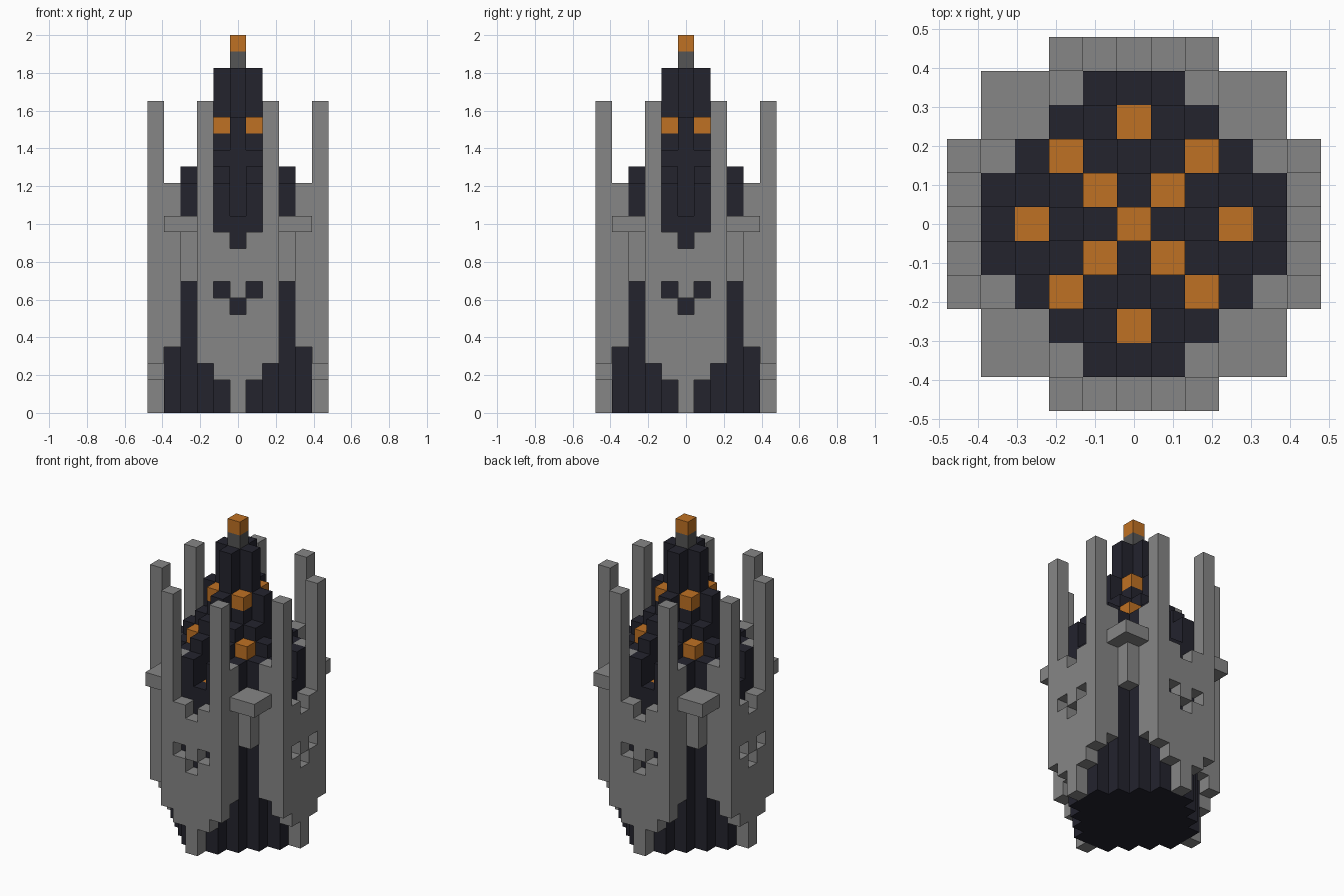
import bpy
import bmesh
from mathutils import Vector

UNIT = 2 / 23  # block size

cube = bpy.data.objects.get("Cube")
if cube:
    bpy.data.objects.remove(cube)


def material(name, rgb):
    m = bpy.data.materials.new(name)
    m.use_nodes = True
    m.diffuse_color = (*rgb, 1)
    m.node_tree.nodes["Principled BSDF"].inputs["Base Color"].default_value = (*rgb, 1)
    return m


STONE = material("grey stone", (0.24, 0.24, 0.24))
DARK = material("dark slate", (0.017, 0.017, 0.027))
METAL = material("dark grey metal", (0.09, 0.09, 0.09))
GLOW = material("orange glow", (0.52, 0.165, 0.017))

parts = {}     # name -> (material, set of block cells)
filled = set()


def add(name, mat, cells):
    cells = set(cells) - filled
    parts.setdefault(name, (mat, set()))[1].update(cells)
    filled.update(cells)


def column(i, j, low, high):
    return [(i, j, k) for k in range(low, high)]


def quarter_turn(cells, turns):
    for _ in range(turns):
        cells = [(-j, i, k) for i, j, k in cells]
    return cells


# Mast and lamps
add("mast", METAL, column(0, 0, 21, 22))
add("beacon", GLOW, column(0, 0, 22, 23))
for t in range(4):
    add("upper_lamps", GLOW, quarter_turn(column(1, 1, 17, 18), t))
    add("middle_lamps", GLOW, quarter_turn(column(2, 2, 14, 15), t))
    add("lower_lamps", GLOW, quarter_turn(column(3, 0, 11, 12), t))

# Stepped core, one height for each symmetric position
HEIGHT = {(0, 0): 21, (1, 0): 21, (1, 1): 17, (2, 0): 18, (2, 1): 16, (2, 2): 14,
          (3, 0): 11, (3, 1): 15, (3, 2): 14, (4, 0): 12, (4, 1): 14}
for i in range(-4, 5):
    for j in range(-4, 5):
        key = (max(abs(i), abs(j)), min(abs(i), abs(j)))
        if key in HEIGHT:
            add("core_tower", DARK, column(i, j, 0, HEIGHT[key]))

# Shield panel with three cut windows, side returns and tall pillars
panel = column(0, -5, 0, 10)
for s in (-1, 1):
    panel += column(s, -5, 2, 11) + column(2 * s, -5, 3, 19) + column(2 * s, -4, 4, 14)
windows = {(-1, -5, 7), (1, -5, 7), (0, -5, 6)}
panel = [c for c in panel if c not in windows]
for t, side in enumerate(("front", "left", "back", "right")):
    add(side + "_panel", STONE, quarter_turn(panel, t))

# Corner supports with projecting caps
for t in range(4):
    add("corner_supports", STONE, quarter_turn(column(3, 3, 8, 11), t))
    add("corner_caps", STONE, quarter_turn([(i, j, 11) for i in (3, 4) for j in (3, 4)], t))


# Build each part from its exposed block faces
def build(name, mat, cells):
    bm = bmesh.new()
    for cell in sorted(cells):
        centre = Vector(cell) + Vector((0, 0, 0.5))
        for axis in range(3):
            for sign in (-1, 1):
                step = Vector((0, 0, 0))
                step[axis] = sign
                if tuple(int(a + b) for a, b in zip(cell, step)) in filled:
                    continue
                u = Vector((0, 0, 0))
                u[(axis + 1) % 3] = 0.5
                v = step.cross(u)
                mid = centre + step / 2
                corners = (mid - u - v, mid + u - v, mid + u + v, mid - u + v)
                bm.faces.new([bm.verts.new(p * UNIT) for p in corners])
    bmesh.ops.remove_doubles(bm, verts=bm.verts, dist=UNIT / 100)
    mesh = bpy.data.meshes.new(name)
    bm.to_mesh(mesh)
    bm.free()
    mesh.materials.append(mat)
    bpy.context.collection.objects.link(bpy.data.objects.new(name, mesh))


for name, (mat, cells) in parts.items():
    build(name, mat, cells)
